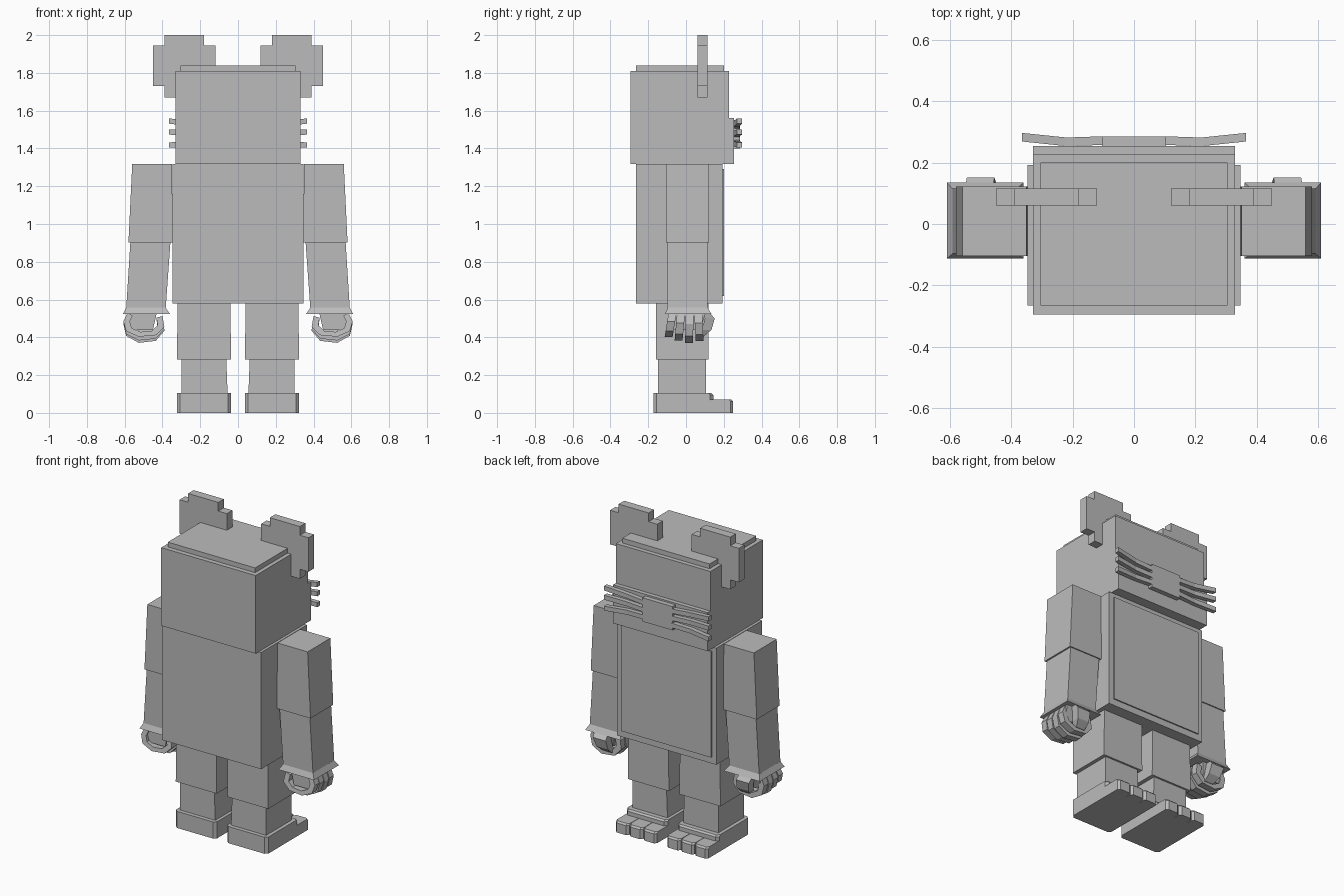
import bpy, bmesh
from mathutils import Vector

if "Cube" in bpy.data.objects:
    bpy.data.objects.remove(bpy.data.objects["Cube"])

grey = bpy.data.materials.new("plain grey")
grey.use_nodes = True
grey.diffuse_color = (0.5, 0.5, 0.5, 1)
grey.node_tree.nodes["Principled BSDF"].inputs["Base Color"].default_value = (0.5, 0.5, 0.5, 1)


def loft(name, rings):
    """Join rings of equal point count and cap both ends."""
    bm = bmesh.new()
    loops = [[bm.verts.new(p) for p in ring] for ring in rings]
    for a, b in zip(loops, loops[1:]):
        for i in range(len(a)):
            j = (i + 1) % len(a)
            bm.faces.new((a[i], a[j], b[j], b[i]))
    bm.faces.new(loops[0])
    bm.faces.new(loops[-1])
    bmesh.ops.recalc_face_normals(bm, faces=bm.faces)
    mesh = bpy.data.meshes.new(name)
    bm.to_mesh(mesh)
    bm.free()
    mesh.materials.append(grey)
    obj = bpy.data.objects.new(name, mesh)
    bpy.context.collection.objects.link(obj)
    return obj


def rect(x0, x1, y0, y1, z):
    return [(x0, y0, z), (x1, y0, z), (x1, y1, z), (x0, y1, z)]


def box(name, x0, x1, y0, y1, z0, z1):
    return loft(name, [rect(x0, x1, y0, y1, z0), rect(x0, x1, y0, y1, z1)])


def slab(name, outline, y0, y1, lean=0):
    """Extrude an x-z outline along y, leaning with depth."""
    return loft(name, [[(x, y + lean * (z - 0.52), z) for x, z in outline] for y in (y0, y1)])


def pair(name, build, *args):
    """Build the +x part and its mirrored twin."""
    for side in ("left", "right"):
        obj = build(side + "_" + name, *args)
        if side == "right":
            for v in obj.data.vertices:
                v.co.x = -v.co.x
            obj.data.flip_normals()


# Torso with a thin panel on the face side
box("torso", -0.347, 0.347, -0.265, 0.192, 0.58, 1.317)
box("chest_panel", -0.315, 0.315, 0.19, 0.2, 0.62, 1.29)

# Head, cap, muzzle and nose
box("head", -0.33, 0.33, -0.295, 0.228, 1.317, 1.81)
box("head_cap", -0.305, 0.305, -0.265, 0.2, 1.81, 1.84)
box("muzzle", -0.33, 0.33, 0.22, 0.255, 1.317, 1.56)
box("nose", -0.105, 0.105, 0.25, 0.285, 1.4, 1.55)

# Stepped ears
ear = [(0.18, 2), (0.39, 2), (0.39, 1.945), (0.45, 1.945), (0.45, 1.73), (0.39, 1.73),
       (0.39, 1.67), (0.18, 1.67), (0.18, 1.73), (0.12, 1.73), (0.12, 1.945), (0.18, 1.945)]
pair("ear", slab, ear, 0.06, 0.115)


# Whiskers, three bent bars on each cheek
def whisker(name, z_in, z_out):
    rings = []
    for x, y, t in ((0.1, 0.272, 0), (0.22, 0.268, 0.35), (0.365, 0.283, 1)):
        z = z_in + (z_out - z_in) * t
        rings.append([(x, y - 0.014, z - 0.014), (x, y + 0.014, z - 0.014),
                      (x, y + 0.014, z + 0.014), (x, y - 0.014, z + 0.014)])
    return loft(name, rings)


for label, z_in, z_out in (("upper", 1.52, 1.545), ("middle", 1.475, 1.487), ("lower", 1.43, 1.418)):
    pair(label + "_whisker", whisker, z_in, z_out)

# Arms and flared cuffs
pair("upper_arm", loft, [rect(0.35, 0.56, -0.105, 0.122, 1.317), rect(0.345, 0.58, -0.105, 0.122, 0.902)])
pair("forearm", loft, [rect(0.358, 0.57, -0.097, 0.115, 0.902), rect(0.383, 0.592, -0.097, 0.115, 0.55)])
pair("cuff", loft, [rect(0.383, 0.592, -0.097, 0.115, 0.557), rect(0.36, 0.61, -0.112, 0.135, 0.523)])

# Hands: palm, four curled fingers and a thumb
pair("palm", loft, [rect(0.43, 0.585, -0.085, 0.105, 0.53), rect(0.45, 0.575, -0.085, 0.075, 0.44)])
outer = [Vector(p) for p in ((0.585, 0.53), (0.607, 0.475), (0.592, 0.415), (0.525, 0.38),
                             (0.435, 0.39), (0.39, 0.44), (0.4, 0.51))]
centre = Vector((0.5, 0.475))
inner = [centre + (p - centre) * 0.68 for p in reversed(outer)]
for i, (name, lift) in enumerate((("little", 0.02), ("ring", 0.003), ("middle", -0.008), ("index", 0))):
    curl = [(p.x, p.y + lift * (0.53 - p.y) / 0.13) for p in outer + inner]
    y = -0.094 + 0.046 * i
    pair(name + "_finger", slab, curl, y, y + 0.042, 0.16 - 0.07 * i)
pair("thumb", loft, [rect(0.46, 0.55, 0.08, 0.125, 0.53), rect(0.455, 0.545, 0.1, 0.152, 0.5),
                     rect(0.45, 0.53, 0.085, 0.135, 0.44), rect(0.45, 0.51, 0.05, 0.095, 0.405)])

# Legs
pair("thigh", loft, [rect(0.04, 0.32, -0.16, 0.118, 0.58), rect(0.037, 0.323, -0.16, 0.118, 0.283)])
pair("shin", loft, [rect(0.062, 0.3, -0.148, 0.106, 0.283), rect(0.055, 0.3, -0.148, 0.106, 0.1)])


# Feet with chamfered corners
def foot_ring(y1, z, c=0.017, x0=0.036, x1=0.323, y0=-0.173):
    return [(x0 + c, y0, z), (x1 - c, y0, z), (x1, y0 + c, z), (x1, y1 - c, z),
            (x1 - c, y1, z), (x0 + c, y1, z), (x0, y1 - c, z), (x0, y0 + c, z)]


pair("foot", loft, [foot_ring(0.145, 0), foot_ring(0.145, 0.095), foot_ring(0.135, 0.105)])
pair("sole", box, 0.036, 0.323, 0.1, 0.205, 0, 0.068)
for i in range(3):
    x = 0.036 + i * 0.097
    c = 0.014
    toe = [[(x, 0.13, z), (x + 0.093, 0.13, z), (x + 0.093, 0.25 - c - cut, z),
            (x + 0.093 - c, 0.25 - cut, z), (x + c, 0.25 - cut, z), (x, 0.25 - c - cut, z)]
           for z, cut in ((0, 0), (0.06, 0), (0.07, 0.01))]
    pair("toe_" + str(i + 1), loft, toe)
